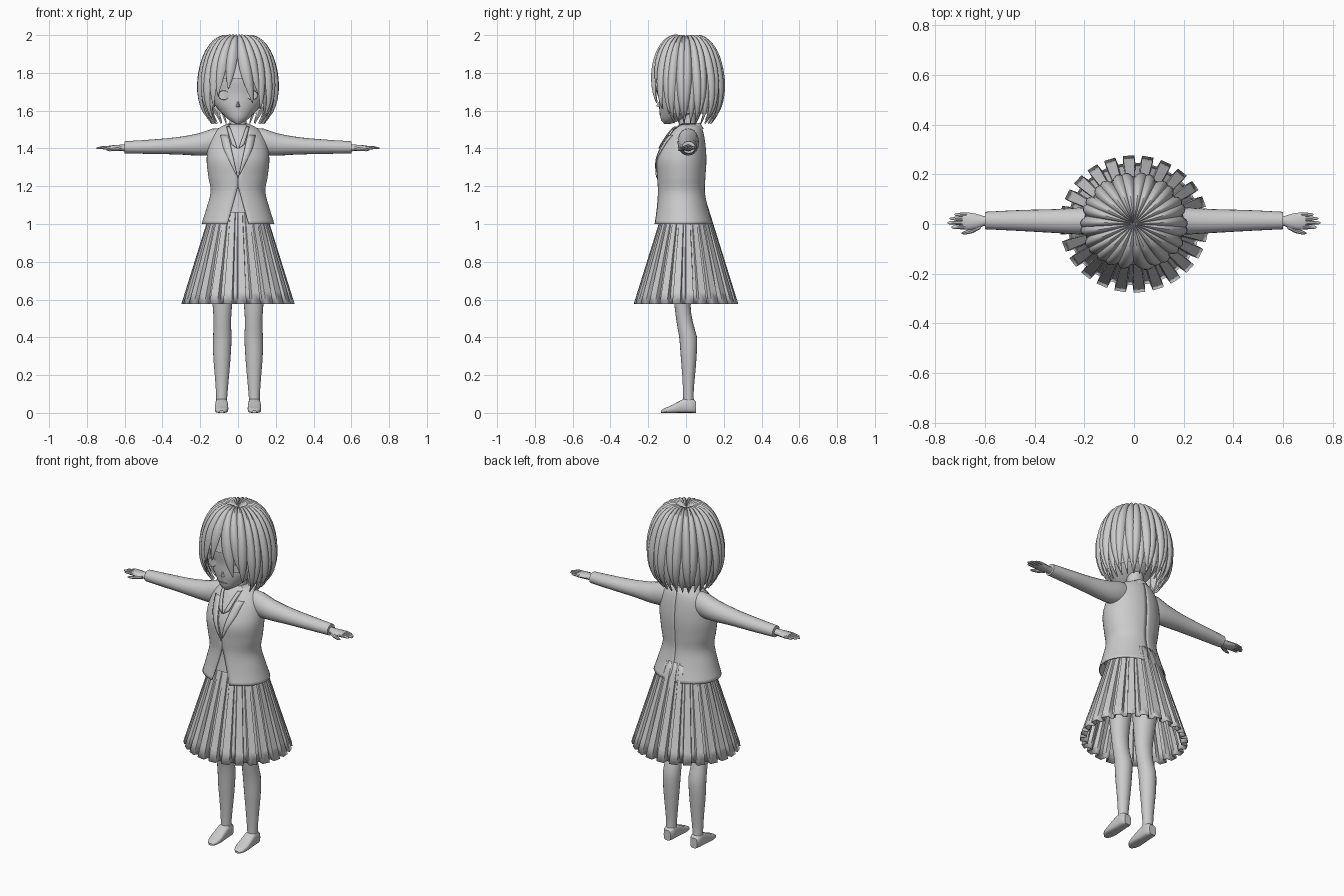
import bpy, bmesh, math
from math import sin, cos, pi, radians

if "Cube" in bpy.data.objects:
    bpy.data.objects.remove(bpy.data.objects["Cube"])

grey = bpy.data.materials.new("plain grey")
grey.diffuse_color = (0.6, 0.6, 0.6, 1)
grey.use_nodes = True
grey.node_tree.nodes["Principled BSDF"].inputs["Base Color"].default_value = grey.diffuse_color


def sample(table, k):
    """Smooth interpolation of table rows keyed by their first column."""
    k = min(max(k, table[0][0]), table[-1][0])
    n = len(table)
    i = next((j for j in range(n - 1) if k <= table[j + 1][0]), n - 2)
    a, b = table[i], table[i + 1]
    h = b[0] - a[0]
    t = (k - a[0]) / h

    def slope(j, c):
        p, q = table[max(j - 1, 0)], table[min(j + 1, n - 1)]
        return (q[c] - p[c]) / (q[0] - p[0])
    out = []
    for c in range(1, len(a)):
        out.append((2*t**3 - 3*t*t + 1) * a[c] + (t**3 - 2*t*t + t) * h * slope(i, c)
                   + (3*t*t - 2*t**3) * b[c] + (t**3 - t*t) * h * slope(i + 1, c))
    return out


def steps(a, b, n):
    return [a + (b - a) * i / n for i in range(n + 1)]


def loft(name, rings, closed=True, caps=True, thick=0):
    """Skin a list of equal-length point rings."""
    bm = bmesh.new()
    rows = [[bm.verts.new(p) for p in r] for r in rings]
    n = len(rows[0])
    for r, s in zip(rows, rows[1:]):
        for i in range(n if closed else n - 1):
            j = (i + 1) % n
            bm.faces.new((r[i], r[j], s[j], s[i]))
    if closed and caps:
        bm.faces.new(rows[0])
        bm.faces.new(rows[-1])
    bmesh.ops.recalc_face_normals(bm, faces=bm.faces)
    me = bpy.data.meshes.new(name)
    bm.to_mesh(me)
    bm.free()
    me.materials.append(grey)
    ob = bpy.data.objects.new(name, me)
    bpy.context.collection.objects.link(ob)
    if thick:
        m = ob.modifiers.new("thickness", 'SOLIDIFY')
        m.thickness, m.offset = thick, 0
    return ob


def oval(z, rx, yf, yb, xc=0, n=28, a0=0, a1=2 * pi, closed=True):
    """Horizontal oval; angle 0 faces the front, positive towards +x."""
    yc, ry = (yf + yb) / 2, (yb - yf) / 2
    m = n if closed else n - 1
    return [(xc + rx * sin(a0 + (a1 - a0) * i / m), yc - ry * cos(a0 + (a1 - a0) * i / m), z)
            for i in range(n)]


def tube(name, rows, n=12):
    """Limb along x from rows (x, y, z, ry, rz)."""
    return loft(name, [[(x, y + ry * cos(2*pi*i/n), z + rz * sin(2*pi*i/n)) for i in range(n)]
                       for x, y, z, ry, rz in rows])


# Torso: height, half width, front, back
TORSO = [(1.0, .19, -.17, .14), (1.08, .165, -.155, .115), (1.17, .142, -.146, .097),
         (1.25, .154, -.15, .1), (1.34, .163, -.153, .105), (1.42, .152, -.122, .1),
         (1.48, .125, -.085, .09), (1.515, .085, -.058, .077), (1.53, .05, -.035, .062)]


def body(z, s=1.0):
    rx, yf, yb = sample(TORSO, z)
    c = (yf + yb) / 2
    return rx * s, c + (yf - c) * s, c + (yb - c) * s


def front_point(x, z, lift):
    rx, yf, yb = body(z)
    u = min(abs(x) / rx, .97)
    return (x, (yf + yb) / 2 - (yb - yf) / 2 * math.sqrt(1 - u * u) - lift, z)


def opening(z):
    """Half width of the jacket's front opening."""
    if z < 1.2:
        return (1.2 - z) * .28
    return max(0, z - 1.24) * .22


loft("shirt", [oval(z, *body(z, .955)) for z in steps(1.06, 1.528, 20)])

for s, side in ((1, "left"), (-1, "right")):
    # Jacket half with front opening and back vent
    rings = []
    for z in steps(1.0, 1.53, 32):
        rx, yf, yb = body(z)
        a = math.asin(min(.75, opening(z) / rx))
        b = max(0, 1.07 - z) * 1.4
        rings.append(oval(z, rx, yf, yb, n=24, a0=s * a, a1=s * (pi - b), closed=False))
    loft(side + "_jacket_half", rings, closed=False, thick=.006)

    # Lapel and shirt collar flap
    lap = []
    for z in steps(1.245, 1.47, 10):
        t = (z - 1.245) / .225
        w = .042 * min(1, t * 1.5)
        lap.append([front_point(s * (opening(z) + w * u), z, .007) for u in (0, .5, 1)])
    loft(side + "_lapel", lap, closed=False, thick=.005)
    flap = []
    for z in steps(1.40, 1.515, 6):
        t = (z - 1.4) / .115
        flap.append([front_point(s * (.003 + .04 * t + .03 * u * (1 - .4 * t)), z + .02 * u * (1 - t), .012)
                     for u in (0, .5, 1)])
    loft(side + "_collar_flap", flap, closed=False, thick=.005)

    # Sleeve
    ARM = [(.07, .012, 1.445, .05, .06), (.13, .012, 1.436, .056, .07), (.2, .012, 1.422, .055, .06),
           (.32, .012, 1.414, .048, .046), (.46, .014, 1.409, .042, .038), (.6, .014, 1.406, .035, .032)]
    tube(side + "_sleeve", [(s * x, *sample(ARM, x)) for x in steps(.07, .6, 16)], 20)

    # Hand
    tube(side + "_palm", [(s * x, y, 1.403, w, h) for x, y, w, h in (
        (.57, .013, .022, .02), (.605, .012, .02, .018), (.635, .01, .031, .016),
        (.665, .011, .035, .014), (.69, .013, .032, .01))])
    for i, (y, tip) in enumerate(((-.013, .735), (.005, .75), (.022, .742), (.038, .722))):
        tube(f"{side}_finger_{i + 1}", [(s * .672, y, 1.403, .009, .009),
             (s * (tip - .03), y, 1.404, .008, .008), (s * (tip - .006), y, 1.402, .006, .005),
             (s * tip, y, 1.401, .002, .002)], 8)
    tube(side + "_thumb", [(s * .618, -.008, 1.4, .012, .012), (s * .65, -.026, 1.396, .011, .01),
                           (s * .68, -.035, 1.393, .008, .008), (s * .695, -.037, 1.392, .003, .003)], 8)

    # Leg: height, centre x, half width, front, back
    LEG = [(.05, .087, .028, -.015, .043), (.1, .086, .03, -.015, .04), (.2, .085, .038, -.02, .048),
           (.3, .085, .046, -.028, .056), (.4, .083, .049, -.036, .058), (.48, .083, .046, -.05, .036),
           (.58, .083, .052, -.062, .025), (.8, .085, .07, -.08, .06), (1.0, .075, .07, -.09, .08)]
    legs = []
    for z in steps(.05, 1.0, 24):
        xc, rx, yf, yb = sample(LEG, z)
        legs.append(oval(z, rx, yf, yb, s * xc, 20))
    loft(side + "_leg", legs)

    # Shoe: y, half width, height
    SHOE = [(-.133, .012, .012), (-.12, .026, .022), (-.085, .035, .036), (-.04, .035, .06),
            (-.005, .033, .076), (.035, .031, .074), (.053, .022, .06)]
    rings = []
    for y in steps(-.133, .053, 14):
        w, h = sample(SHOE, y)
        sec = []
        for i in range(16):
            c, d = cos(2 * pi * i / 16), sin(2 * pi * i / 16)
            sec.append((s * .087 + w * math.copysign(abs(c) ** .6, c), y,
                        h / 2 + h / 2 * math.copysign(abs(d) ** .6, d)))
        rings.append(sec)
    loft(side + "_shoe", rings)

    # Eye plate
    loft(side + "_eye", [[(s * .075 + r * cos(2*pi*i/16), y + .25 * r * abs(cos(2*pi*i/16)), 1.682 + .85 * r * sin(2*pi*i/16))
                          for i in range(16)] for r, y in ((.03, -.131), (.028, -.139), (.01, -.139))])

# Pleated skirt
PLEATS = 24
rings = []
for z in steps(1.1, .577, 8):
    t = (1.1 - z) / .523
    rx, ry, k = .135 + .163 * t, .112 + .163 * t, 1 - .02 - .09 * t
    rings.append([(rx * r * sin(2 * pi * (p + f) / PLEATS), -ry * r * cos(2 * pi * (p + f) / PLEATS), z)
                  for p in range(PLEATS) for f, r in ((0, 1), (.56, 1), (.62, k), (.94, k))])
loft("skirt", rings, caps=False, thick=.004)

# Neck and collar band, higher at the back
loft("neck", [oval(z, .046, -.036, .052, n=20) for z in (1.44, 1.52, 1.62)])
loft("collar_band", [[(x, y, z + (y - .08) * .35) for x, y, z in oval(z, r, .012 - r, .015 + r, n=24)]
                     for z, r in ((1.5, .078), (1.535, .062), (1.54, .055), (1.5, .05))], caps=False)

# Head: height, half width, front, back
HEAD = [(1.53, .012, -.115, -.08), (1.545, .04, -.13, -.04), (1.58, .08, -.138, .03), (1.63, .122, -.143, .09),
        (1.69, .145, -.142, .13), (1.77, .16, -.15, .15), (1.86, .148, -.13, .145),
        (1.93, .1, -.08, .1), (1.96, .03, -.02, .04)]
loft("head", [oval(z, *sample(HEAD, z), n=32) for z in steps(1.53, 1.96, 22)])
loft("nose", [[(x * r, -.135 - d, 1.628 + z * r + d * -.2) for x, z in ((-1, -.6), (1, -.6), (.3, 2), (-.3, 2))]
              for r, d in ((.014, 0), (.008, .014), (.002, .021))])
loft("mouth", [[(x, -.14 + 2.2 * x * x - d, 1.583 + z) for x, z in (
    (-.025, 0), (0, -.003), (.025, 0), (0, .003))] for d in (-.003, .003)])

# Hair profile from crown to tips: path position, radius factor, height
HAIR = [(0, .03, 1.965), (.125, .3, 1.983), (.25, .57, 1.962), (.375, .79, 1.908), (.5, .93, 1.835),
        (.625, 1, 1.75), (.75, 1.0, 1.67), (.875, .92, 1.6), (1, .72, 1.535)]


def hair_point(t, a, lift, size=1.0):
    """Point on the hair dome, lifted along its normal."""
    r, z = sample(HAIR, t)
    r0, z0 = sample(HAIR, max(0, t - .02))
    r1, z1 = sample(HAIR, min(1, t + .02))
    dr, dz = (r1 - r0) * .19, z1 - z0
    m = math.hypot(dr, dz)
    nr, nz = -dz / m, dr / m
    ry = .176 if cos(a) > 0 else .188
    return (sin(a) * (r * .196 * size + lift * nr), -cos(a) * (r * ry * size + lift * nr),
            z + lift * nz - (1 - size) * .3)


def lock(name, deg, end, sway, width, size=1.0, puff=.021):
    """A tapering strand swept from the crown."""
    rings = []
    for q in steps(0, 1, 18):
        t = end * q
        taper = 1 if q < .6 else 1 - .95 * ((q - .6) / .4) ** 1.6
        a = radians(deg + sway * q * q)
        w, p = radians(width) * taper, puff * taper * min(1, .35 + q * 4)
        outer = [hair_point(t, a + w * u, p * (1 - u * u), size) for u in steps(-1, 1, 6)]
        inner = [hair_point(t, a + w * u, -.008, size) for u in (.5, -.5)]
        rings.append(outer + inner)
    loft(name, rings)


# Fringe: angle, length, sway, half width
for i, args in enumerate(((-40, .84, -3, 9.5), (-25, .74, -8, 10), (-9, .68, -6, 10.5),
                          (5, .8, 19, 11), (20, .73, 14, 10), (38, .86, 2, 10))):
    lock(f"fringe_lock_{i + 1}", *args)
# Sides and back in two layers
COUNT = 20
for i in range(COUNT):
    d = 53 + 254 * i / (COUNT - 1)
    lock(f"outer_lock_{i + 1}", d, .95 + .05 * ((i * 7) % 5) / 4, 5 * (-1) ** i, 8.6)
    if i < COUNT - 1:
        lock(f"inner_lock_{i + 1}", d + 6.7, .98, 0, 8.5, .95, .015)
# Scalp under the strands, short over the face
loft("scalp", [[hair_point(q * (.58 if abs(d) < 50 else .88), radians(d), 0, .96)
                for d in range(-180, 180, 8)] for q in steps(0, 1, 12)], caps=False)

bpy.ops.object.select_all(action='SELECT')
bpy.context.view_layer.objects.active = bpy.data.objects["head"]
bpy.ops.object.shade_smooth_by_angle(angle=radians(40))
